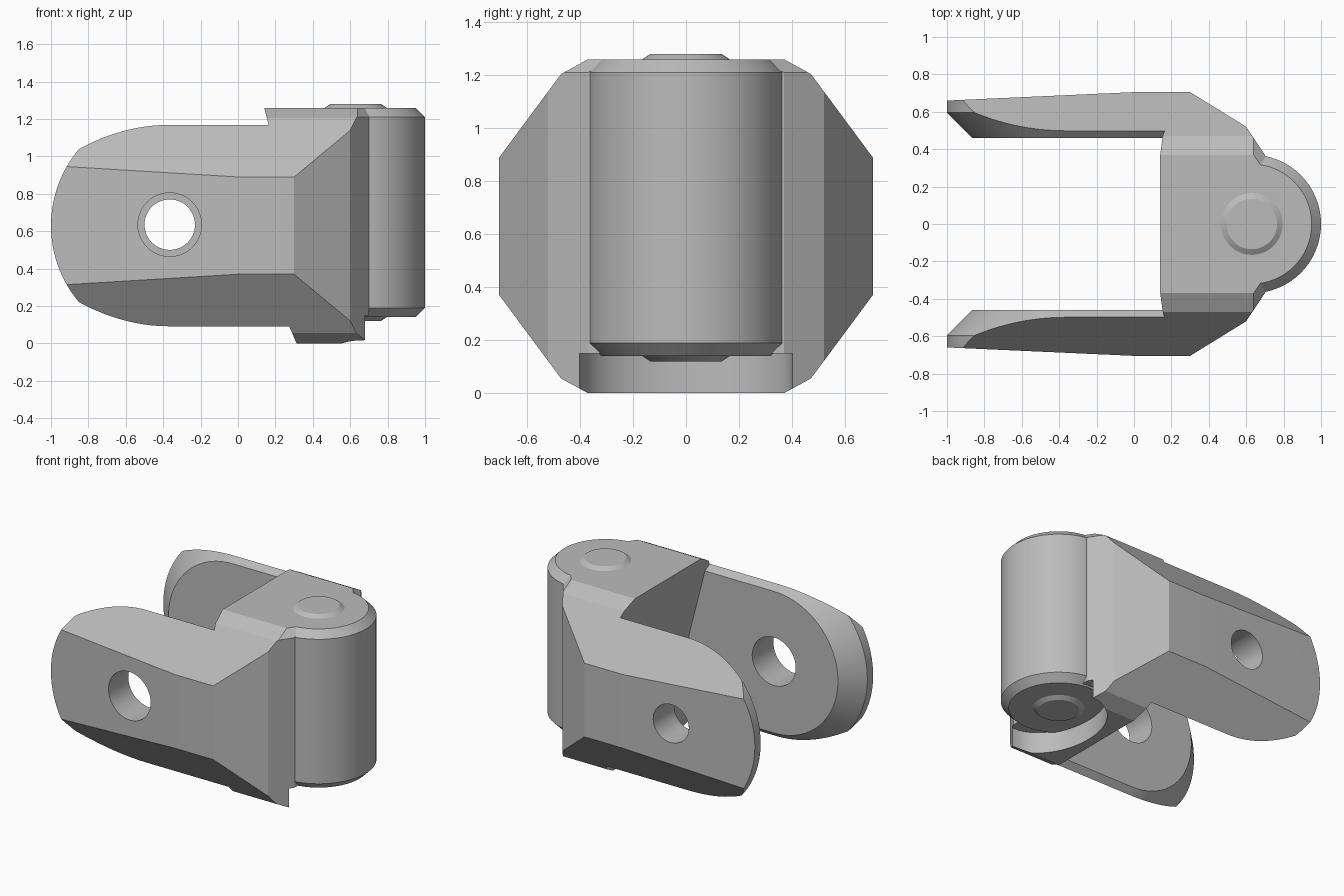
import bpy, bmesh
from math import sin, cos, pi
from mathutils import Vector

if "Cube" in bpy.data.objects:
    bpy.data.objects.remove(bpy.data.objects["Cube"], do_unlink=True)

grey = bpy.data.materials.new("plain grey")
grey.use_nodes = True
grey.diffuse_color = (0.5, 0.5, 0.5, 1)
grey.node_tree.nodes["Principled BSDF"].inputs["Base Color"].default_value = (0.5, 0.5, 0.5, 1)

MID = 0.63      # height of the horizontal symmetry plane
PIN_X = -0.365  # cross hole position
BARREL_X = 0.63


def finish(name, bm):
    bmesh.ops.recalc_face_normals(bm, faces=bm.faces)
    mesh = bpy.data.meshes.new(name)
    bm.to_mesh(mesh)
    bm.free()
    mesh.materials.append(grey)
    obj = bpy.data.objects.new(name, mesh)
    bpy.context.collection.objects.link(obj)
    return obj


def hull(points):
    bm = bmesh.new()
    for p in points:
        bm.verts.new(p)
    res = bmesh.ops.convex_hull(bm, input=bm.verts)
    junk = {v for v in res["geom_interior"] + res["geom_unused"]
            if isinstance(v, bmesh.types.BMVert) and v.is_valid}
    bmesh.ops.delete(bm, geom=list(junk), context="VERTS")
    bmesh.ops.dissolve_limit(bm, angle_limit=0.01, verts=bm.verts, edges=bm.edges)
    return bm


def trim(bm, point, normal):
    """Cut a convex solid by a plane and cap the opening."""
    bmesh.ops.bisect_plane(bm, geom=bm.verts[:] + bm.edges[:] + bm.faces[:], dist=1e-5,
                           plane_co=Vector(point), plane_no=Vector(normal), clear_outer=True)
    bmesh.ops.holes_fill(bm, edges=[e for e in bm.edges if e.is_boundary])


def trim_bevels(bm, sides, shoulder):
    for s in sides:
        for t in (1, -1):
            trim(bm, (0, s * 0.705, MID + t * 0.26), (0, s * 0.31, t * 0.23))
            if shoulder:
                trim(bm, (0, s * 0.37, MID + t * 0.63), (0, s * 0.06, t * 0.11))


def subtract(obj, cutter):
    mod = obj.modifiers.new("cut", "BOOLEAN")
    mod.operation = "DIFFERENCE"
    mod.solver = "EXACT"
    mod.object = cutter
    bpy.context.view_layer.objects.active = obj
    bpy.ops.object.modifier_apply(modifier=mod.name)
    bpy.data.objects.remove(cutter, do_unlink=True)


def smooth(obj):
    bpy.ops.object.select_all(action="DESELECT")
    obj.select_set(True)
    bpy.context.view_layer.objects.active = obj
    bpy.ops.object.shade_smooth_by_angle(angle=0.3)


# Fork arms: rounded end with an inner chamfer, bevelled and tapered outside
def arm(name, s, hole_radius):
    pts = []
    for y, r in ((0.46, 0.5), (0.595, 0.635), (0.72, 0.635)):
        for i in range(49):
            a = pi / 2 + pi * i / 48
            pts.append((PIN_X + r * cos(a), s * y, MID + r * sin(a)))
        pts += [(0.33, s * y, MID + r), (0.33, s * y, MID - r)]
    bm = hull(pts)
    trim(bm, (0, s * 0.705, 0), (0, s, 0))
    trim(bm, (0, s * 0.705, 0), (-0.045, s, 0))
    trim(bm, (0.3, s * 0.705, 0), (0.185, s * 0.3, 0))
    trim_bevels(bm, (s,), False)
    obj = finish(name, bm)
    ring = [(PIN_X + hole_radius * cos(2 * pi * i / 48), s * y, MID + 0.005 + hole_radius * sin(2 * pi * i / 48))
            for i in range(48) for y in (0.3, 0.9)]
    subtract(obj, finish("hole_cutter", hull(ring)))
    smooth(obj)


arm("front_arm", -1, 0.17)
arm("back_arm", 1, 0.135)

# Body joining the arms
plan = [(0.14, 0.705), (0.3, 0.705), (0.6, 0.52), (0.70, 0.37)]
bm = hull([(x, s * y, z) for x, y in plan for s in (1, -1) for z in (0, 2 * MID)])
trim_bevels(bm, (1, -1), True)
for s in (1, -1):
    trim(bm, (0.70, s * 0.37, 1.21), (0.83, s * 0.55, 1))
body = finish("body", bm)

# Sloped hollow between the arms
bm = bmesh.new()
profile = [(-0.2, 1.4), (0.105, 1.4), (0.14, 1.26), (0.30, 0.64), (0.27, 0.1), (0.335, -0.05), (-0.2, -0.05)]
face = bm.faces.new([bm.verts.new((x, -1, z)) for x, z in profile])
ext = bmesh.ops.extrude_face_region(bm, geom=[face])
bmesh.ops.translate(bm, vec=(0, 2, 0), verts=[v for v in ext["geom"] if isinstance(v, bmesh.types.BMVert)])
subtract(body, finish("hollow_cutter", bm))

# Curved clearance under the barrel
arc = [(0.66 + 0.28 * cos(pi / 2 + pi * i / 32), 0.4 * sin(pi / 2 + pi * i / 32)) for i in range(33)]
arc += [(1.2, 0.44), (1.2, -0.44)]
subtract(body, finish("clearance_cutter", hull([(x, y, z) for x, y in arc for z in (-0.1, 0.15)])))
smooth(body)

# Barrel with chamfered rims and a shallow boss on both ends
half = [(0, 0.51), (0.135, 0.51), (0.165, 0.49), (0.32, 0.49), (0.37, 0.44)]
outline = [(r, MID - h) for r, h in half] + [(r, MID + h + 0.14) for r, h in reversed(half)]
bm = bmesh.new()
verts = [bm.verts.new((BARREL_X + r, 0, z)) for r, z in outline]
edges = [bm.edges.new(pair) for pair in zip(verts, verts[1:])]
bmesh.ops.spin(bm, geom=verts + edges, cent=(BARREL_X, 0, 0), axis=(0, 0, 1), angle=2 * pi, steps=64)
bmesh.ops.remove_doubles(bm, verts=bm.verts, dist=1e-4)
smooth(finish("barrel", bm))
